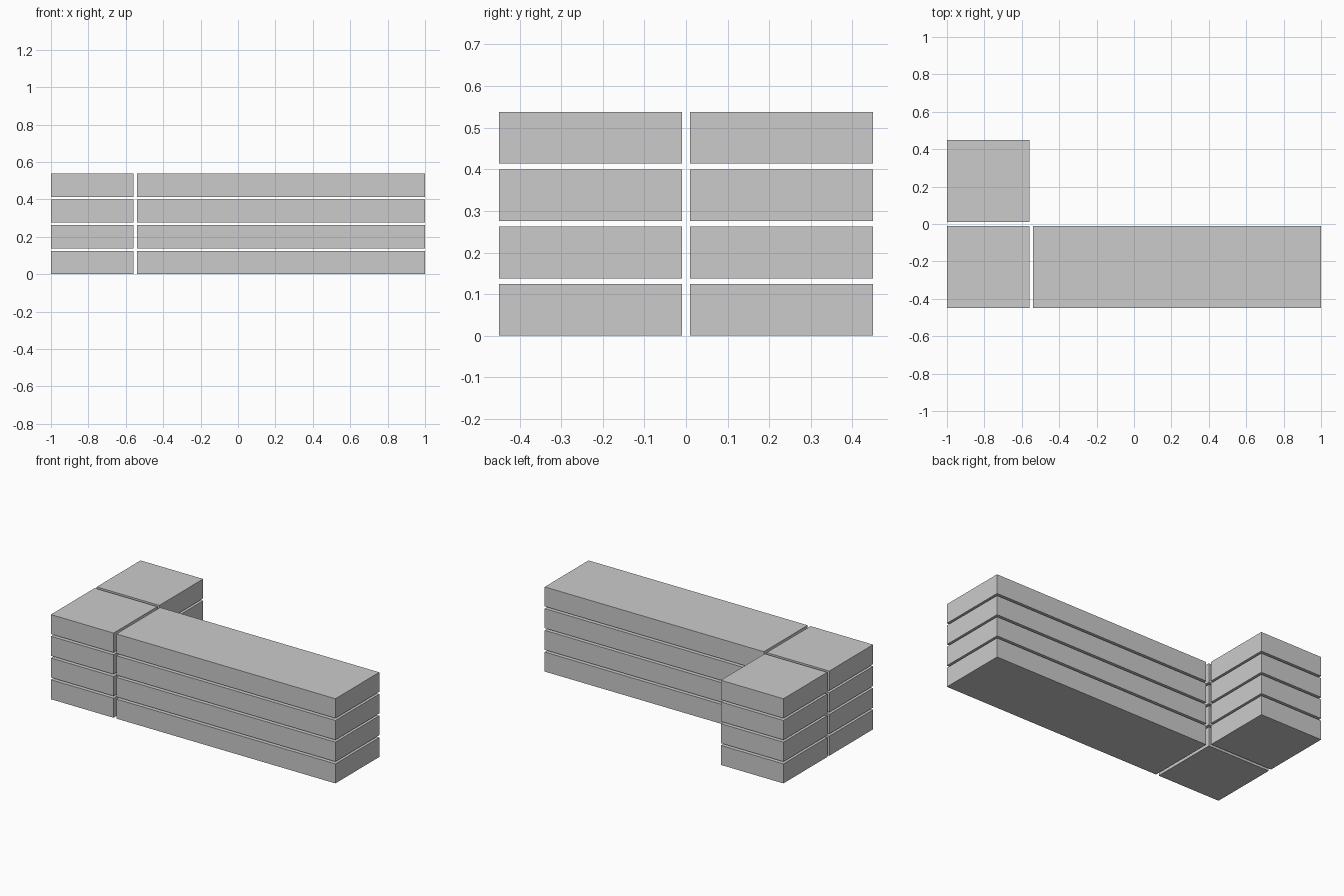
import bpy

if "Cube" in bpy.data.objects:
    bpy.data.objects.remove(bpy.data.objects["Cube"])

# One flat grey for the whole model
grey = bpy.data.materials.new("light_grey")
grey.diffuse_color = (0.6, 0.6, 0.6, 1.0)
grey.use_nodes = True
grey.node_tree.nodes["Principled BSDF"].inputs["Base Color"].default_value = grey.diffuse_color

LAYERS = 4
HEIGHT = 0.124   # slab thickness
PITCH = 0.138    # slab thickness plus gap

# L-shaped footprint: (x0, x1, y0, y1) of each column of slabs
FOOTPRINT = {
    "corner_slab": (-1.0, -0.56, -0.45, -0.01),
    "short_arm_slab": (-1.0, -0.56, 0.01, 0.45),
    "long_arm_slab": (-0.54, 1.0, -0.45, -0.01),
}


def box(name, x0, x1, y0, y1, z0, z1):
    bpy.ops.mesh.primitive_cube_add(
        size=1, location=((x0 + x1) / 2, (y0 + y1) / 2, (z0 + z1) / 2))
    ob = bpy.context.object
    ob.name = name
    ob.scale = (x1 - x0, y1 - y0, z1 - z0)
    bpy.ops.object.transform_apply(location=False, rotation=False, scale=True)
    ob.data.materials.append(grey)
    return ob


# Stack the slabs with thin open gaps between them
for layer in range(LAYERS):
    z = layer * PITCH
    for name, rect in FOOTPRINT.items():
        box(f"{name}_{layer + 1}", *rect, z, z + HEIGHT)
